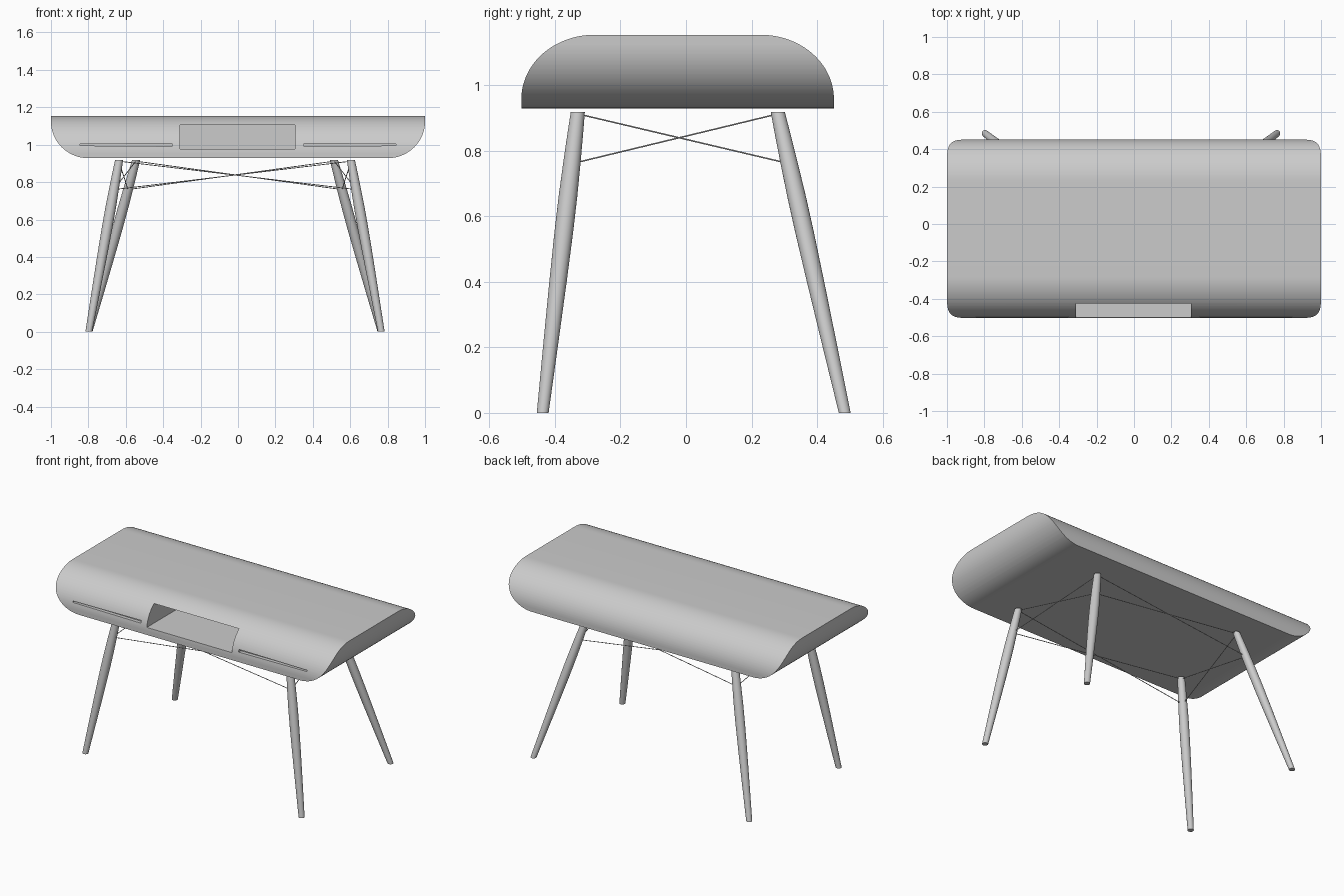
import bpy, bmesh, math
from mathutils import Vector

if "Cube" in bpy.data.objects:
    bpy.data.objects.remove(bpy.data.objects["Cube"])


def make_object(name, bm, angle=30):
    bmesh.ops.recalc_face_normals(bm, faces=bm.faces[:])
    me = bpy.data.meshes.new(name)
    bm.to_mesh(me)
    bm.free()
    ob = bpy.data.objects.new(name, me)
    bpy.context.collection.objects.link(ob)
    activate(ob)
    bpy.ops.object.shade_smooth_by_angle(angle=math.radians(angle))
    return ob


def activate(ob):
    bpy.ops.object.select_all(action='DESELECT')
    ob.select_set(True)
    bpy.context.view_layer.objects.active = ob


def loft(bm, rings):
    """Skin a stack of closed rings and cap both ends."""
    rows = [[bm.verts.new(p) for p in r] for r in rings]
    n = len(rows[0])
    for a, b in zip(rows, rows[1:]):
        for i in range(n):
            j = (i + 1) % n
            bm.faces.new((a[i], a[j], b[j], b[i]))
    bm.faces.new(rows[0][::-1])
    bm.faces.new(rows[-1])


# Desk body: top edges rounded front/back, bottom edges rounded left/right
Z0, Z1 = 0.928, 1.153
RH, RV = 0.223, 0.196
XR = 0.20


def inset(d, r):
    """Inset of an elliptical corner at height d into the curve."""
    t = min(max(d / RV, 0.0), 1.0)
    return r * (1 - math.sqrt(1 - t * t))


STEPS = 20
levels = {Z0, Z1}
for k in range(STEPS + 1):
    s = RV * math.sin(math.pi / 2 * k / STEPS)
    levels |= {round(Z1 - RV + s, 5), round(Z0 + RV - s, 5)}
rings = []
for z in sorted(levels):
    x = 1.0 - inset(Z0 + RV - z, XR)
    iy = inset(z - (Z1 - RV), RH)
    f, b = -0.502 + iy, 0.451 - iy
    rings.append([(-x, f, z), (x, f, z), (x, b, z), (-x, b, z)])
bm = bmesh.new()
loft(bm, rings)
body = make_object("desk_body", bm)

# Open compartment and two tapered finger slots in the front
cuts = [[(-0.309, 0.976, 1.104), (0.306, 0.976, 1.104), 0.30]]
for s in (-1, 1):
    cuts.append([(s * 0.846, 0.995, 1.003), (s * 0.353, 0.991, 1.007), -0.475])
for (xa, la, ha), (xb, lb, hb), depth in cuts:
    bm = bmesh.new()
    loft(bm, [[(xa, y, la), (xb, y, lb), (xb, y, hb), (xa, y, ha)] for y in (-0.6, depth)])
    cutter = make_object("front_cutter", bm)
    cutter.hide_render = True
    activate(body)
    mod = body.modifiers.new("cut", 'BOOLEAN')
    mod.operation, mod.solver, mod.object = 'DIFFERENCE', 'EXACT', cutter
    bpy.ops.object.modifier_apply(modifier=mod.name)
    bpy.data.objects.remove(cutter)
activate(body)
bpy.ops.object.shade_smooth_by_angle(angle=math.radians(30))

# Splayed legs with a slight swell, cut level at both ends
CX, LEG_TOP = -0.016, 0.917
PROFILE = [(0, 0.018), (0.2, 0.0225), (0.4, 0.0265), (0.55, 0.0285),
           (0.66, 0.0285), (0.76, 0.0265), (0.85, 0.0240), (LEG_TOP, 0.0215)]
AXES = {"front": ((0.782, -0.437), (0.620, -0.330)),
        "back": ((0.780, 0.484), (0.529, 0.280))}


def leg_point(row, side, z):
    (x0, y0), (x1, y1) = AXES[row]
    t = z / LEG_TOP
    return Vector((CX + side * (x0 + (x1 - x0) * t), y0 + (y1 - y0) * t, z))


for row in AXES:
    for side, label in ((-1, "left"), (1, "right")):
        bm = bmesh.new()
        loft(bm, [[leg_point(row, side, z) + Vector((r * math.cos(a), r * math.sin(a), 0))
                   for a in (2 * math.pi * i / 24 for i in range(24))] for z, r in PROFILE])
        make_object(f"{row}_{label}_leg", bm)


# Crossed bracing wires between neighbouring legs
def wire(name, a, b, r=0.0022):
    bm = bmesh.new()
    q = (b - a).to_track_quat('Z', 'Y')
    ring = [q @ Vector((r * math.cos(t), r * math.sin(t), 0))
            for t in (math.pi / 4 * i for i in range(8))]
    loft(bm, [[p + v for v in ring] for p in (a, b)])
    make_object(name, bm, 50)


HIGH, LOW = 0.912, 0.76
corners = [("front", -1), ("front", 1), ("back", 1), ("back", -1)]
for i, label in enumerate(("front", "right", "back", "left")):
    p, q = corners[i], corners[(i + 1) % 4]
    wire(f"{label}_brace_wire_a", leg_point(*p, HIGH), leg_point(*q, LOW))
    wire(f"{label}_brace_wire_b", leg_point(*p, LOW), leg_point(*q, HIGH))
